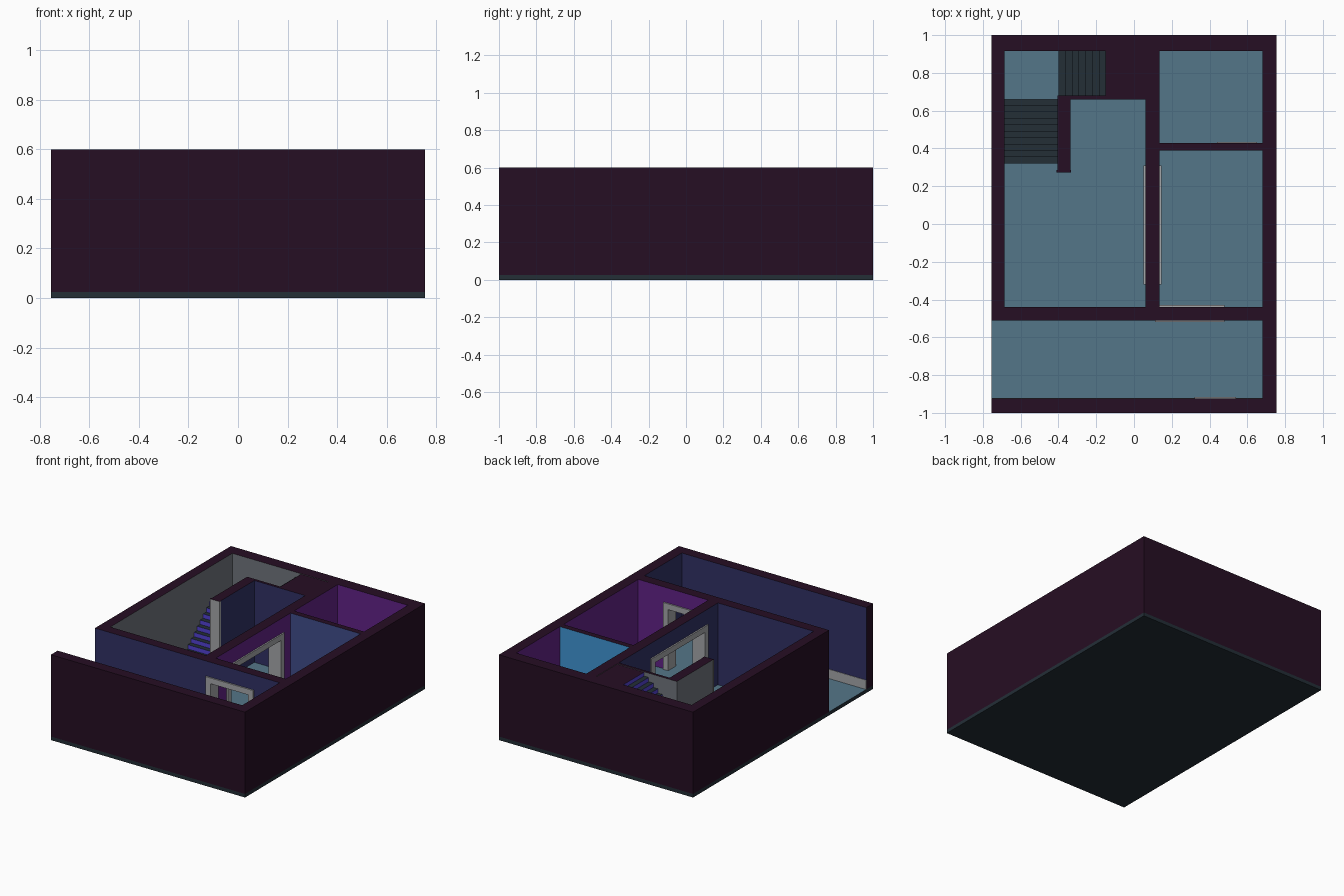
import bpy, bmesh

if "Cube" in bpy.data.objects:
    bpy.data.objects.remove(bpy.data.objects["Cube"])


def srgb(r, g, b):
    lin = [((c / 255 + 0.055) / 1.055) ** 2.4 if c > 10 else c / 255 / 12.92 for c in (r, g, b)]
    return (*lin, 1)


COLOURS = {
    "maroon": srgb(38, 14, 35), "slate": srgb(35, 46, 54), "teal": srgb(84, 118, 137),
    "navy": srgb(48, 49, 101), "purple": srgb(98, 35, 136), "blue": srgb(64, 77, 139),
    "cyan": srgb(64, 149, 213), "grey": srgb(112, 117, 124), "light_grey": srgb(166, 167, 170),
    "indigo": srgb(84, 66, 212),
}
NAMES = list(COLOURS)
MATS = []
for n, c in COLOURS.items():
    m = bpy.data.materials.new(n)
    m.diffuse_color = c
    m.use_nodes = True
    m.node_tree.nodes["Principled BSDF"].inputs["Base Color"].default_value = m.diffuse_color
    MATS.append(m)

# Side key -> axis and sign of the face normal
SIDES = {"L": (0, -1), "R": (0, 1), "F": (1, -1), "B": (1, 1), "D": (2, -1), "T": (2, 1)}


def add_box(bm, x, y, z, base, sides):
    """Box from (min, max) ranges; `sides` gives other colours by direction."""
    res = bmesh.ops.create_cube(bm, size=1)
    for v in res["verts"]:
        for i, r in enumerate((x, y, z)):
            v.co[i] = r[1] if v.co[i] > 0 else r[0]
    faces = {f for v in res["verts"] for f in v.link_faces}
    for f in faces:
        f.normal_update()
        f.material_index = NAMES.index(base)
        for key, col in sides.items():
            axis, sign = SIDES[key]
            if f.normal[axis] * sign > 0.9:
                f.material_index = NAMES.index(col)


def build(name, boxes):
    """One object from (x, y, z, base colour, side colours) boxes."""
    bm = bmesh.new()
    for b in boxes:
        add_box(bm, *b)
    me = bpy.data.meshes.new(name)
    bm.to_mesh(me)
    bm.free()
    for m in MATS:
        me.materials.append(m)
    ob = bpy.data.objects.new(name, me)
    bpy.context.collection.objects.link(ob)


FLOOR, TOP, HEAD = 0.025, 0.6, 0.495


def wall(x0, x1, y0, y1, z0=FLOOR, **sides):
    return ((x0, x1), (y0, y1), (z0, TOP), "maroon", sides)


# Floor slab
build("floor", [((-0.755, 0.755), (-1, 1), (0, FLOOR), "slate", {"T": "teal"})])

# Outer walls, painted on the room side
build("front_wall", [wall(-0.755, 0.755, -1, -0.925, B="navy")])
build("back_wall", [wall(-0.755, 0.1, 0.915, 1, F="grey"),
                    wall(0.1, 0.755, 0.915, 1, F="purple")])
build("left_wall", [wall(-0.755, -0.685, -0.51, 0.915, R="grey", F="navy")])
build("right_wall", [wall(0.68, 0.755, -0.925, -0.475, L="navy"),
                     wall(0.68, 0.755, -0.475, 0.915, L="purple")])

# Hall wall with a doorway
build("hall_wall", [wall(-0.685, 0.1, -0.51, -0.44, F="navy", B="navy"),
                    wall(0.1, 0.11, -0.51, -0.44, F="navy", B="purple"),
                    wall(0.11, 0.48, -0.51, -0.44, HEAD, F="navy", B="purple"),
                    wall(0.48, 0.68, -0.51, -0.44, F="navy", B="purple")])

# Middle wall with a wide doorway
build("middle_wall", [wall(0.06, 0.135, -0.44, -0.32, L="navy", R="purple"),
                      wall(0.06, 0.135, -0.32, 0.31, HEAD, L="navy", R="purple"),
                      wall(0.06, 0.135, 0.31, 0.67, L="navy", R="purple"),
                      wall(0.06, 0.135, 0.67, 0.915, L="grey", R="purple")])

# Divider between the two right rooms
build("divider_wall", [wall(0.135, 0.68, 0.39, 0.43, F="blue", B="cyan")])

# Stairwell walls with a pale end cap
build("stair_side_wall", [wall(-0.405, -0.335, 0.285, 0.68, L="grey", R="navy", B="grey")])
build("stair_back_wall", [wall(-0.335, 0.06, 0.66, 0.68, F="navy", B="grey")])
build("stair_wall_cap", [((-0.41, -0.333), (0.272, 0.285), (FLOOR, TOP), "light_grey",
                          {"T": "maroon"})])


def door_frame(name, axis, a0, a1, c0, c1, w=0.04):
    """Two jambs and a head; `axis` is the direction along the wall."""
    parts = [((a0, a0 + w), (FLOOR, HEAD)), ((a1 - w, a1), (FLOOR, HEAD)),
             ((a0 + w, a1 - w), (HEAD - w, HEAD))]
    c = (c0 - 0.01, c1 + 0.01)
    build(name, [((a, c, z) if axis == 0 else (c, a, z)) + ("light_grey", {})
                 for a, z in parts])


door_frame("hall_door_frame", 0, 0.11, 0.48, -0.51, -0.44)
door_frame("middle_door_frame", 1, -0.32, 0.31, 0.06, 0.135)

# Skirting and a low panel in the hall
build("hall_skirting", [((-0.755, 0.32), (-0.925, -0.922), (FLOOR, 0.09), "light_grey", {}),
                        ((0.54, 0.68), (-0.925, -0.922), (FLOOR, 0.09), "light_grey", {})])
build("hall_low_panel", [((0.32, 0.54), (-0.925, -0.917), (FLOOR, 0.3), "light_grey", {})])
build("divider_low_panel", [((0.44, 0.65), (0.43, 0.434), (FLOOR, 0.3), "light_grey", {})])

# Stairs: lower flight, landing, upper flight, top landing
N1, N2 = 10, 7
RISE = (TOP - FLOOR) / (N1 + N2 + 2)
d1, d2 = 0.34 / N1, 0.25 / N2
mid = FLOOR + RISE * (N1 + 1)
build("lower_stairs", [((-0.685, -0.405), (0.32 + i * d1, 0.32 + (i + 1) * d1),
                        (FLOOR, FLOOR + RISE * (i + 1)), "slate", {"F": "indigo"})
                       for i in range(N1)])
build("stair_landing", [((-0.685, -0.4), (0.66, 0.915), (FLOOR, mid), "slate",
                         {"T": "teal", "F": "indigo"})])
build("upper_stairs", [((-0.4 + i * d2, -0.4 + (i + 1) * d2), (0.68, 0.915),
                        (FLOOR, mid + RISE * (i + 1)), "slate", {"L": "indigo"})
                       for i in range(N2)])
build("top_landing", [((-0.15, 0.06), (0.68, 0.915), (FLOOR, TOP - 0.003), "maroon",
                       {"L": "indigo"})])
